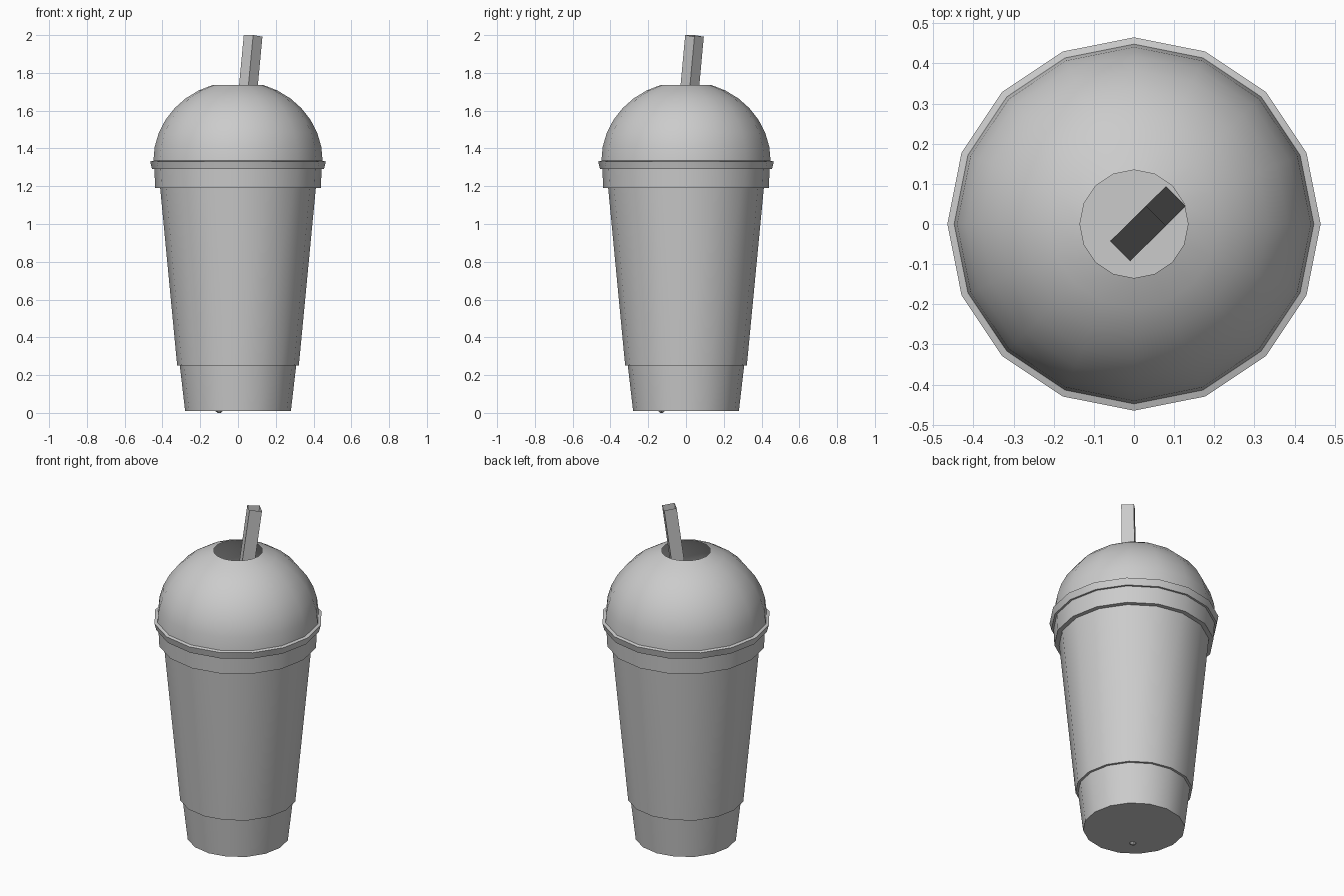
import bpy, bmesh
from math import sin, cos, pi, radians
from mathutils import Vector

if "Cube" in bpy.data.objects:
    bpy.data.objects.remove(bpy.data.objects["Cube"])

SIDES = 16


def finish(name, bm, angle=35):
    me = bpy.data.meshes.new(name)
    bm.to_mesh(me)
    bm.free()
    me.shade_smooth()
    me.set_sharp_from_angle(angle=radians(angle))
    ob = bpy.data.objects.new(name, me)
    bpy.context.collection.objects.link(ob)
    return ob


def loft(bm, rings, cap_bottom=False, cap_top=False):
    loops = [[bm.verts.new(p) for p in ring] for ring in rings]
    for lo, hi in zip(loops, loops[1:]):
        for i in range(len(lo)):
            j = (i + 1) % len(lo)
            bm.faces.new((lo[i], lo[j], hi[j], hi[i]))
    if cap_bottom:
        bm.faces.new(loops[0][::-1])
    if cap_top:
        bm.faces.new(loops[-1])


def ring(r, z, cx=0, cy=0, n=SIDES):
    return [(cx + r * cos(2 * pi * i / n), cy + r * sin(2 * pi * i / n), z) for i in range(n)]


def lathe(name, profile, **caps):
    bm = bmesh.new()
    loft(bm, [ring(r, z) for r, z in profile], **caps)
    return finish(name, bm)


# Tapered cup with a narrower stepped base
lathe("cup", [(0.28, 0.01), (0.308, 0.25), (0.322, 0.25), (0.412, 1.19), (0.42, 1.29)],
      cap_bottom=True)

# Drink surface seen through the lid opening
bm = bmesh.new()
bm.faces.new([bm.verts.new(p) for p in ring(0.397, 1.05)])
finish("drink_surface", bm)

# Lid skirt and flared rim
lathe("lid_skirt", [(0.41, 1.19), (0.438, 1.19), (0.443, 1.29), (0.455, 1.29),
                    (0.465, 1.33), (0.448, 1.335)])

# Dome with a round opening at the top
steps = 7
top = radians(72.5)
dome = [(0.448 * cos(top * i / steps), 1.335 + 0.42 * sin(top * i / steps))
        for i in range(steps + 1)]
lathe("lid_dome", dome)

# Square straw leaning towards a back corner, open at the top
end, start = Vector((0.08, 0.045, 1.996)), Vector((-0.012, -0.045, 1.02))
axis = (end - start).normalized()
side = Vector((1, -1, 0)).normalized()
depth = axis.cross(side)
h = 0.035
bm = bmesh.new()
loft(bm, [[c + side * h * a + depth * h * b for a, b in ((-1, -1), (1, -1), (1, 1), (-1, 1))]
          for c in (start, end)], cap_bottom=True)
finish("straw", bm)

# Small moulding nub under the base
bm = bmesh.new()
loft(bm, [ring(0.008, 0.0, -0.1, -0.13, 6), ring(0.02, 0.01, -0.1, -0.13, 6)], cap_bottom=True)
finish("base_nub", bm)
